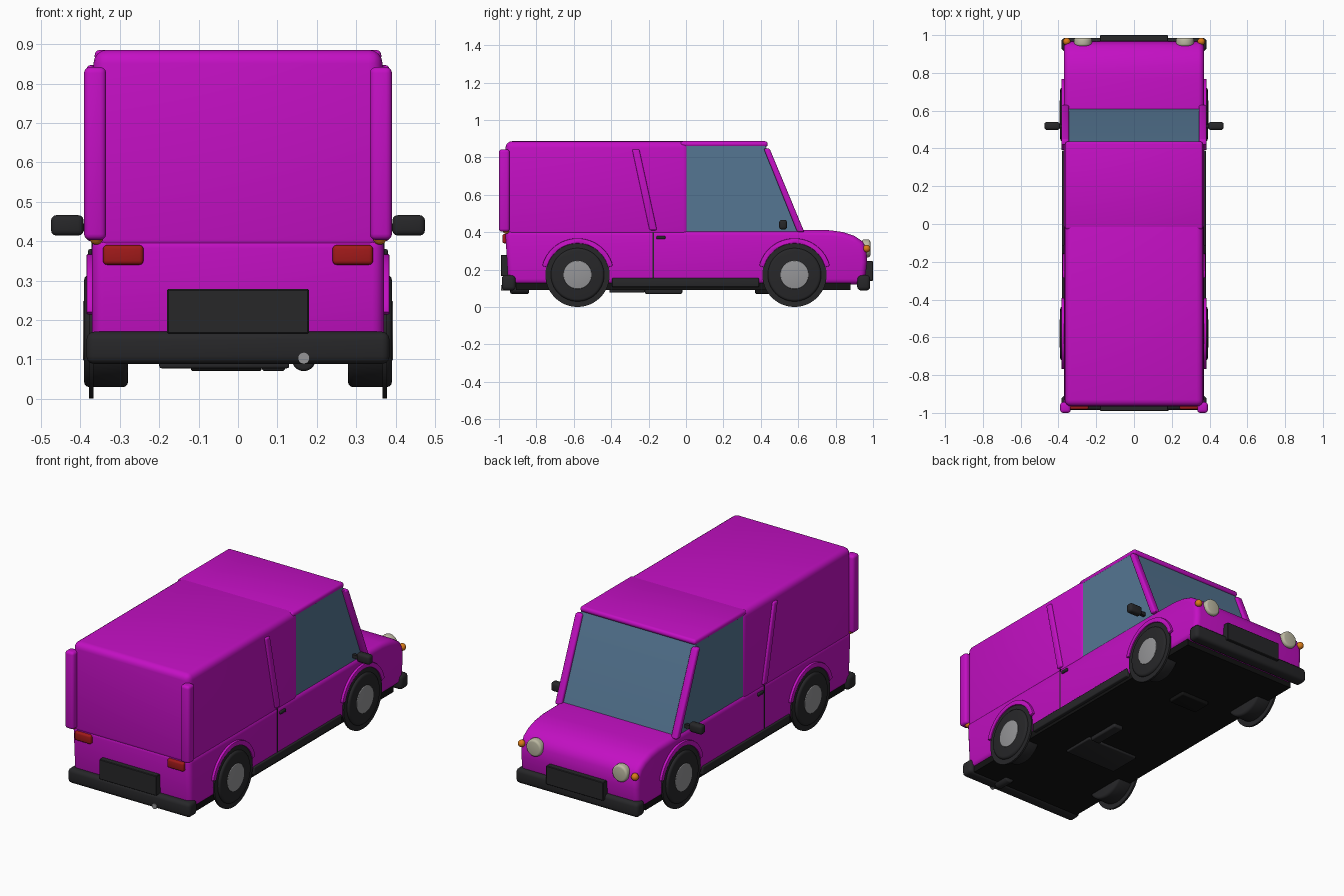
import bpy, bmesh, math
from mathutils import Matrix, Vector

if "Cube" in bpy.data.objects:
    bpy.data.objects.remove(bpy.data.objects["Cube"])


def material(name, rgb):
    m = bpy.data.materials.new(name)
    m.diffuse_color = (*rgb, 1)
    m.use_nodes = True
    m.node_tree.nodes["Principled BSDF"].inputs["Base Color"].default_value = m.diffuse_color
    return m


PAINT = material("magenta_paint", (0.55, 0.005, 0.55))
GLASS = material("blue_glass", (0.09, 0.18, 0.29))
BLACK = material("black_trim", (0.02, 0.02, 0.022))
UNDER = material("underbody", (0.006, 0.006, 0.006))
RED = material("red_lens", (0.35, 0.01, 0.01))
ORANGE = material("orange_lens", (0.7, 0.2, 0.01))
LAMP = material("lamp_glass", (0.5, 0.48, 0.36))
STEEL = material("hub_steel", (0.3, 0.3, 0.31))


def finish(name, bm, mat, bevel=0.0, segs=3, angle=50):
    """Round the sharp edges, make the object and shade it."""
    bmesh.ops.recalc_face_normals(bm, faces=bm.faces[:])
    if bevel:
        edges = [e for e in bm.edges
                 if e.calc_face_angle(0) > math.radians(angle)]
        bmesh.ops.bevel(bm, geom=edges, offset=bevel, segments=segs,
                        profile=0.5, affect='EDGES', clamp_overlap=True)
    me = bpy.data.meshes.new(name)
    bm.to_mesh(me)
    bm.free()
    me.materials.append(mat)
    ob = bpy.data.objects.new(name, me)
    bpy.context.collection.objects.link(ob)
    bpy.ops.object.select_all(action='DESELECT')
    ob.select_set(True)
    bpy.context.view_layer.objects.active = ob
    bpy.ops.object.shade_smooth_by_angle(angle=math.radians(35))
    return ob


def prism(name, pts, x0, x1, mat, bevel=0.0, segs=3):
    """Extrude a (y, z) outline from x0 to x1."""
    bm = bmesh.new()
    face = bm.faces.new([bm.verts.new((x0, y, z)) for y, z in pts])
    ext = bmesh.ops.extrude_face_region(bm, geom=[face])
    verts = [v for v in ext["geom"] if isinstance(v, bmesh.types.BMVert)]
    bmesh.ops.translate(bm, verts=verts, vec=(x1 - x0, 0, 0))
    return finish(name, bm, mat, bevel, segs)


def box(name, x, y, z, mat, bevel=0.0, segs=3):
    pts = [(y[0], z[0]), (y[1], z[0]), (y[1], z[1]), (y[0], z[1])]
    return prism(name, pts, x[0], x[1], mat, bevel, segs)


def cylinder(name, axis, centre, r, depth, mat, bevel=0.0, n=40):
    bm = bmesh.new()
    bmesh.ops.create_cone(bm, cap_ends=True, segments=n, radius1=r,
                          radius2=r, depth=depth)
    turn = (Matrix.Rotation(math.pi / 2, 4, 'Y') if axis == 'X'
            else Matrix.Rotation(math.pi / 2, 4, 'X'))
    bm.transform(Matrix.Translation(centre) @ turn)
    return finish(name, bm, mat, bevel)


def ball(name, centre, r, mat):
    bm = bmesh.new()
    bmesh.ops.create_uvsphere(bm, u_segments=20, v_segments=12, radius=r)
    bm.transform(Matrix.Translation(centre))
    return finish(name, bm, mat)


def span(s, a, b):
    """Mirrored x range."""
    return (a, b) if s > 0 else (-b, -a)


# lower body with sloping bonnet
prism("lower_body", [(-0.95, 0.12), (-0.967, 0.412), (0.62, 0.412),
                     (0.77, 0.41), (0.84, 0.40), (0.90, 0.38), (0.945, 0.35),
                     (0.965, 0.31), (0.968, 0.24), (0.955, 0.12)],
      -0.371, 0.371, PAINT, 0.03, 4)

# cargo box and cab roof
box("cargo_box", (-0.367, 0.367), (-0.965, 0.02), (0.37, 0.886), PAINT, 0.035, 4)
box("cab_roof", (-0.364, 0.364), (-0.03, 0.437), (0.855, 0.886), PAINT, 0.014)

# glazed cab
prism("cab_glass", [(0.0, 0.39), (0.615, 0.39), (0.607, 0.42),
                    (0.425, 0.862), (0.0, 0.862)], -0.361, 0.361, GLASS)

# floor and underside parts
box("floor", (-0.36, 0.36), (-0.91, 0.88), (0.09, 0.135), UNDER)
box("fuel_tank", (-0.2, 0.13), (-0.41, -0.22), (0.077, 0.1), BLACK, 0.006)
box("silencer", (0.06, 0.12), (-0.22, -0.02), (0.07, 0.1), BLACK, 0.008)
box("engine_sump", (-0.12, 0.06), (0.37, 0.48), (0.07, 0.1), UNDER, 0.006)
cylinder("exhaust_can", 'Y', (0.167, -0.89, 0.1), 0.03, 0.1, BLACK, 0.008)
cylinder("exhaust_tip", 'Y', (0.167, -0.93, 0.103), 0.015, 0.12, STEEL, 0, 20)

# bumpers and number-plate panels
box("rear_bumper", (-0.385, 0.385), (-0.985, -0.91), (0.088, 0.17), BLACK, 0.02)
box("front_bumper", (-0.385, 0.385), (0.915, 0.985), (0.088, 0.17), BLACK, 0.02)
box("rear_plate", (-0.18, 0.18), (-0.99, -0.94), (0.165, 0.278), BLACK, 0.003, 1)
box("front_plate", (-0.18, 0.18), (0.95, 1.0), (0.14, 0.245), BLACK, 0.003, 1)

for s, side in ((1, "right"), (-1, "left")):
    # windscreen pillar and slanted side strip
    prism("windscreen_pillar_" + side,
          [(0.595, 0.40), (0.633, 0.40), (0.447, 0.847), (0.415, 0.847)],
          *span(s, 0.343, 0.385), PAINT, 0.01)
    prism("side_strip_" + side,
          [(-0.195, 0.41), (-0.155, 0.41), (-0.25, 0.843), (-0.288, 0.843)],
          *span(s, 0.345, 0.379), PAINT, 0.008)

    # rear corner post
    box("rear_post_" + side, span(s, 0.335, 0.391), (-1.0, -0.943),
        (0.403, 0.842), PAINT, 0.015)

    # sill, door seam, door handle
    box("sill_" + side, span(s, 0.33, 0.381), (-0.395, 0.39),
        (0.107, 0.155), BLACK, 0.006)
    box("door_seam_" + side, span(s, 0.36, 0.3725), (-0.178, -0.172),
        (0.155, 0.40), BLACK)
    box("door_handle_" + side, span(s, 0.365, 0.381), (-0.158, -0.11),
        (0.362, 0.38), BLACK, 0.006)

    # mirror with its stalk
    box("mirror_" + side, span(s, 0.392, 0.475), (0.498, 0.54),
        (0.414, 0.466), BLACK, 0.014)
    box("mirror_stalk_" + side, span(s, 0.35, 0.41), (0.51, 0.528),
        (0.425, 0.445), BLACK)

    # lights
    cylinder("headlight_" + side, 'Y', (s * 0.27, 0.963, 0.313), 0.048, 0.045,
             LAMP, 0.012)
    ball("front_indicator_" + side, (s * 0.356, 0.966, 0.312), 0.02, ORANGE)
    box("tail_light_" + side, span(s, 0.24, 0.343), (-0.982, -0.945),
        (0.34, 0.39), RED, 0.01)
    ball("rear_indicator_" + side, (s * 0.36, -0.962, 0.408), 0.017, ORANGE)

    for y, end in ((-0.58, "rear"), (0.58, "front")):
        tag = end + "_" + side
        # wheel: tyre, thin outer disc, hub
        cylinder("tyre_" + tag, 'X', (s * 0.335, y, 0.172), 0.143, 0.112,
                 BLACK, 0.014, 48)
        cylinder("wheel_disc_" + tag, 'X', (s * 0.373, y, 0.172), 0.172, 0.011,
                 BLACK, 0, 48)
        cylinder("hub_" + tag, 'X', (s * 0.386, y, 0.172), 0.076, 0.016,
                 STEEL, 0.004)
        # wheel-arch lip
        angs = [math.radians(14 + 152 * i / 24) for i in range(25)]
        arc = [(y + 0.195 * math.cos(a), 0.172 + 0.195 * math.sin(a))
               for a in angs]
        arc += [(y + 0.168 * math.cos(a), 0.172 + 0.168 * math.sin(a))
                for a in reversed(angs)]
        prism("arch_lip_" + tag, arc, *span(s, 0.36, 0.385), PAINT, 0.004, 2)
